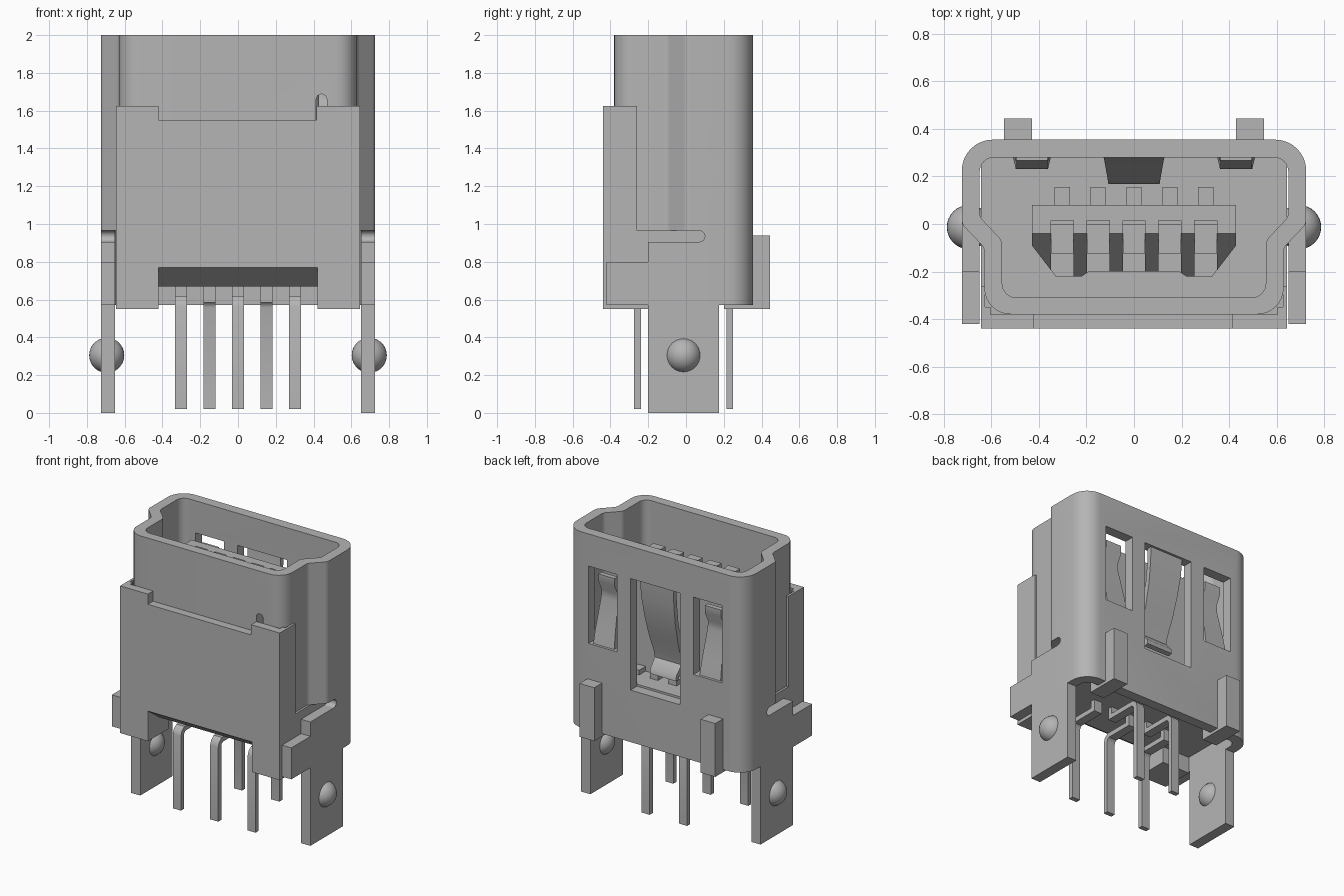
import bpy, bmesh, math
from mathutils import Vector

if "Cube" in bpy.data.objects:
    bpy.data.objects.remove(bpy.data.objects["Cube"])

GREY = (0.46, 0.46, 0.46, 1)
mat = bpy.data.materials.new("plain grey")
mat.use_nodes = True
mat.diffuse_color = GREY
mat.node_tree.nodes["Principled BSDF"].inputs["Base Color"].default_value = GREY


def finish(name, bm, smooth=False):
    bmesh.ops.recalc_face_normals(bm, faces=bm.faces)
    me = bpy.data.meshes.new(name)
    bm.to_mesh(me)
    bm.free()
    me.materials.append(mat)
    ob = bpy.data.objects.new(name, me)
    bpy.context.collection.objects.link(ob)
    if smooth:
        shade(ob)
    return ob


def activate(ob):
    bpy.ops.object.select_all(action='DESELECT')
    ob.select_set(True)
    bpy.context.view_layer.objects.active = ob


def shade(ob):
    activate(ob)
    bpy.ops.object.shade_smooth_by_angle(angle=math.radians(35))


def prism(name, pts, axis, a, b):
    """Extrude a 2D outline along x, y or z from a to b."""
    place = {'x': lambda p, t: (t, p[0], p[1]),
             'y': lambda p, t: (p[0], t, p[1]),
             'z': lambda p, t: (p[0], p[1], t)}[axis]
    bm = bmesh.new()
    low = [bm.verts.new(place(p, a)) for p in pts]
    high = [bm.verts.new(place(p, b)) for p in pts]
    bm.faces.new(low)
    bm.faces.new(high)
    n = len(pts)
    for i in range(n):
        j = (i + 1) % n
        bm.faces.new((low[i], low[j], high[j], high[i]))
    return finish(name, bm)


def box(name, x0, x1, y0, y1, z0, z1):
    return prism(name, [(x0, y0), (x1, y0), (x1, y1), (x0, y1)], 'z', z0, z1)


def rounded(corners, seg=8):
    """Outline through (x, y, radius) corners with filleted arcs."""
    out, n = [], len(corners)
    for i in range(n):
        p = Vector(corners[i][:2])
        u = (Vector(corners[i - 1][:2]) - p).normalized()
        v = (Vector(corners[(i + 1) % n][:2]) - p).normalized()
        r, half = corners[i][2], u.angle(v) / 2
        c = p + (u + v).normalized() * r / math.sin(half)
        s = p + u * r / math.tan(half) - c
        e = p + v * r / math.tan(half) - c
        turn = s.angle_signed(e)
        for k in range(seg + 1):
            t = -turn * k / seg
            out.append((c.x + s.x * math.cos(t) - s.y * math.sin(t),
                        c.y + s.x * math.sin(t) + s.y * math.cos(t)))
    return out


def mirrored(half):
    return half + [(-x, y, r) for x, y, r in reversed(half)]


def cut(ob, cutter):
    mod = ob.modifiers.new("cut", 'BOOLEAN')
    mod.operation, mod.solver, mod.object = 'DIFFERENCE', 'EXACT', cutter
    activate(ob)
    bpy.ops.object.modifier_apply(modifier=mod.name)
    bpy.data.objects.remove(cutter)


def strip(name, x, path, thick=0.035):
    """Bent sheet metal strip through (y, z, half width) stations."""
    bm = bmesh.new()
    rows = [(bm.verts.new((x - w, y, z)), bm.verts.new((x + w, y, z))) for y, z, w in path]
    for a, b in zip(rows, rows[1:]):
        bm.faces.new((a[0], a[1], b[1], b[0]))
    ob = finish(name, bm)
    mod = ob.modifiers.new("sheet", 'SOLIDIFY')
    mod.thickness, mod.offset, mod.use_even_offset = thick, 0, True
    activate(ob)
    bpy.ops.object.modifier_apply(modifier=mod.name)
    shade(ob)
    return ob


# Metal shell: a wall between two matching outlines
outer = rounded(mirrored([(.725, .355, .13), (.725, 0, .05), (.63, -.1, .05), (.63, -.38, .11)]))
inner = rounded(mirrored([(.65, .28, .06), (.65, .03, .05), (.555, -.07, .05), (.555, -.31, .06)]))
bm = bmesh.new()
rings = [[bm.verts.new((x, y, z)) for x, y in line]
         for line, z in ((outer, .57), (outer, 2), (inner, 2), (inner, .57))]
for a, b in zip(rings, rings[1:] + rings[:1]):
    for i in range(len(a)):
        bm.faces.new((a[i - 1], a[i], b[i], b[i - 1]))
shell = finish("shell", bm)

# Shell openings: front lower part, side slots, rear windows, seam hole
cut(shell, box("cutter", -1, 1, -.6, .07, .4, .965))
arc = [(.07 + .03 * math.cos(t), .935 + .03 * math.sin(t))
       for t in [math.pi * (k / 8 - .5) for k in range(9)]]
cut(shell, prism("cutter", [(.03, .905)] + arc + [(.03, .965)], 'x', -1, 1))
for x0, x1, z0 in ((-.54, -.31, 1.2), (-.2, .2, .95), (.31, .54, 1.2)):
    cut(shell, box("cutter", x0, x1, .2, .5, z0, 1.765))
hole = [(.442 + .028 * math.cos(t), 1.66 + .028 * math.sin(t))
        for t in [math.pi * k / 8 for k in range(9)]]
cut(shell, prism("cutter", hole + [(.414, 1.5), (.47, 1.5)], 'y', -.5, -.2))
shade(shell)

# Side legs with wings and locking bumps
leg = [(-.42, .57), (-.42, .8), (-.2, .8), (-.2, .905), (.07, .905), (.07, .57),
       (.175, .57), (.175, 0), (-.2, 0), (-.2, .57)]
for side, s in (("left", 1), ("right", -1)):
    prism(side + "_leg", leg, 'x', s * .65, s * .725)
    bm = bmesh.new()
    bmesh.ops.create_uvsphere(bm, u_segments=32, v_segments=16, radius=.093)
    bmesh.ops.translate(bm, verts=bm.verts, vec=(s * .695, -.013, .305))
    finish(side + "_bump", bm, True)

# Insulating housing: front plate, cheeks, feet and floor
front = [(-.645, .55), (-.645, 1.625), (-.42, 1.625), (-.42, 1.55), (.415, 1.55), (.415, 1.625),
         (.645, 1.625), (.645, .55), (.42, .55), (.42, .77), (-.42, .77), (-.42, .55)]
prism("front_plate", front, 'y', -.44, -.38)
prism("housing_floor", [(-.44, .77), (-.3, .67), (.28, .67), (.28, .965), (-.385, .965), (-.385, .77)],
      'x', -.645, .645)
for side, s in (("left", 1), ("right", -1)):
    box(side + "_cheek", s * .628, s * .645, -.385, -.26, .9, 1.625)
    box(side + "_corner_post", s * .605, s * .645, -.385, -.35, .9, 1.625)
    box(side + "_front_foot", s * .42, s * .645, -.44, -.2, .55, .8)
    box(side + "_rear_foot", s * .43, s * .548, .2, .35, .55, .68)
    box(side + "_rear_hook", s * .43, s * .548, .35, .445, .55, .94)

# Tongue with a sloped tip
half = [(.43, .08), (.43, -.09), (.33, -.22), (.22, -.22), (.19, -.2)]
tongue = prism("tongue", half + [(-x, y) for x, y in reversed(half)], 'z', .96, 1.82)
cut(tongue, prism("cutter", [(-.04, 1.82), (-.04, 2), (-.4, 2), (-.4, 1.4)], 'x', -1, 1))

# Contacts, and pins that bend alternately to the front and to the rear
for i in range(5):
    x = (i - 2) * .151
    cut(tongue, box("cutter", x - .047, x + .047, -.3, .015, 1.3, 1.9))
    box("contact_%d" % i, x - .047, x + .047, -.125, 0, .96, 1.8)
    box("contact_root_%d" % i, x - .032, x + .032, .08, .155, .96, 1)
    y, d = (-.257, 1) if i % 2 == 0 else (.232, -1)
    path = [(y, .02), (y, .56), (y + d * .008, .585), (y + d * .03, .602), (-.03, .602), (-.03, .7)]
    strip("pin_%d" % i, x, [(py, pz, .0325) for py, pz in path])

# Spring arms in the rear windows
strip("middle_spring", 0, [(.32, 1.77, .135), (.312, 1.65, .132), (.285, 1.5, .125), (.245, 1.35, .118),
                           (.2, 1.22, .11), (.187, 1.155, .108), (.245, 1.09, .105), (.25, 1.06, .105)])
for side, s in (("left", 1), ("right", -1)):
    strip(side + "_spring", s * .43, [(.32, 1.19, .085), (.3, 1.3, .08), (.25, 1.52, .068),
                                      (.25, 1.58, .065), (.285, 1.65, .065), (.285, 1.7, .065)])
